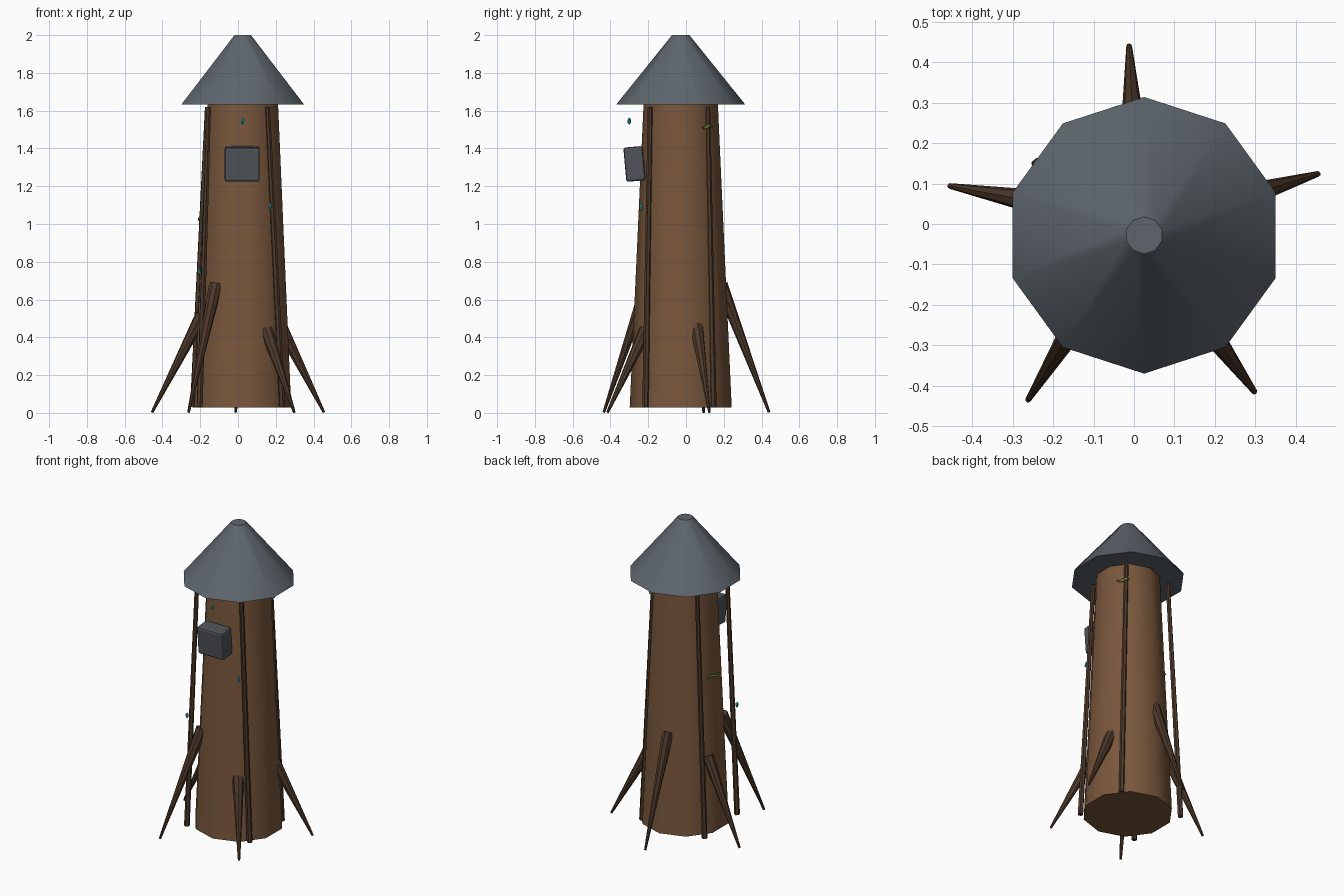
import bpy, math
from mathutils import Vector

if "Cube" in bpy.data.objects:
    bpy.data.objects.remove(bpy.data.objects["Cube"])

CX, CY = 0.025, -0.028          # trunk axis


def material(name, rgb):
    m = bpy.data.materials.new(name)
    m.diffuse_color = (*rgb, 1)
    m.use_nodes = True
    m.node_tree.nodes["Principled BSDF"].inputs["Base Color"].default_value = m.diffuse_color
    return m


BARK = material("bark", (0.19, 0.095, 0.045))
DARK = material("dark_bark", (0.075, 0.04, 0.023))
SLATE = material("slate", (0.11, 0.13, 0.15))
STEEL = material("steel", (0.08, 0.09, 0.105))
CYAN = material("cyan_crystal", (0.03, 0.4, 0.42))
MOSS = material("moss", (0.16, 0.25, 0.05))


def finish(name, mat, angle=None):
    ob = bpy.context.object
    ob.name = name
    ob.data.materials.append(mat)
    if angle:
        bpy.ops.object.shade_smooth_by_angle(angle=math.radians(angle))
    return ob


def rod(name, a, b, ra, rb, sides, mat, spin=0.0, angle=None):
    """Tapered prism from point a (radius ra) to point b (radius rb)."""
    a, b = Vector(a), Vector(b)
    d = b - a
    bpy.ops.mesh.primitive_cone_add(vertices=sides, radius1=ra, radius2=rb, depth=d.length)
    ob = finish(name, mat, angle)
    q = d.to_track_quat('Z', 'Y')
    ob.rotation_mode = 'QUATERNION'
    ob.rotation_quaternion = q
    ob.location = (a + b) / 2
    if spin:
        ob.rotation_quaternion = q @ Vector((0, 0, 1)).rotation_difference(Vector((0, 0, 1)))
    return ob


def column(name, z0, z1, r0, r1, mat):
    """Upright ten-sided cone with a corner pointing along y."""
    bpy.ops.mesh.primitive_cone_add(vertices=10, radius1=r0, radius2=r1, depth=z1 - z0,
                                    location=(CX, CY, (z0 + z1) / 2))
    return finish(name, mat, 40)


# Trunk and conical roof
column("trunk", 0.028, 1.65, 0.27, 0.196, BARK)
column("roof", 1.632, 2.0, 0.342, 0.046, SLATE)

# Bark strips standing along the trunk
strips = [((0.235, -0.215), (0.157, -0.19)), ((0.218, 0.145), (0.155, 0.115)),
          ((-0.203, -0.24), (-0.155, -0.203)), ((-0.238, 0.147), (-0.163, 0.118))]
for i, (lo, hi) in enumerate(strips):
    rod(f"bark_strip_{i + 1}", (*lo, 0.03), (*hi, 1.62), 0.017, 0.013, 6, DARK, angle=35)

# Spreading roots: thick end in the trunk, thin tip on the ground
roots = [((-0.012, 0.44), (0.0, 0.185, 0.68)), ((0.455, 0.124), (0.225, 0.055, 0.46)),
         ((0.298, -0.415), (0.15, -0.213, 0.44)), ((-0.262, -0.435), (-0.118, -0.205, 0.68)),
         ((-0.455, 0.094), (-0.19, 0.045, 0.52))]
for i, (tip, top) in enumerate(roots):
    rod(f"root_{i + 1}", (*tip, 0.003), top, 0.007, 0.036, 8, DARK, angle=30)

# Bevelled window box on the front, leaning outwards
bpy.ops.mesh.primitive_cube_add(size=1, location=(0.022, -0.273, 1.318))
box = bpy.context.object
box.scale = (0.185, 0.102, 0.182)
bpy.ops.object.transform_apply(location=False, rotation=False, scale=True)
box.rotation_euler.x = math.radians(5)
finish("window_box", STEEL)
bev = box.modifiers.new("bevel", 'BEVEL')
bev.width, bev.segments = 0.012, 2

# Small crystals
for i, p in enumerate([(0.025, -0.30, 1.545), (0.172, -0.238, 1.09), (-0.205, -0.235, 0.75)]):
    bpy.ops.mesh.primitive_ico_sphere_add(subdivisions=1, radius=1, location=p)
    bpy.context.object.scale = (0.010, 0.010, 0.020)
    finish(f"crystal_{i + 1}", CYAN)


# Wavy moss tufts lying against the bark
def moss(name, centre, direction, length):
    cu = bpy.data.curves.new(name, 'CURVE')
    cu.dimensions = '3D'
    cu.bevel_depth, cu.bevel_resolution, cu.use_fill_caps = 0.009, 1, True
    sp = cu.splines.new('POLY')
    sp.points.add(6)
    d = Vector(direction).normalized()
    for k, pt in enumerate(sp.points):
        t = k / 6 - 0.5
        p = Vector(centre) + d * t * length + Vector((0, 0, 0.008 * math.sin(6 * t)))
        pt.co = (*p, 1)
        pt.radius = 1 - 1.2 * abs(t)
    ob = bpy.data.objects.new(name, cu)
    bpy.context.collection.objects.link(ob)
    cu.materials.append(MOSS)


moss("moss_back_right", (0.18, 0.112, 1.515), (-0.5, 0.5, 0), 0.075)
moss("moss_left", (-0.203, 0.0, 1.03), (0.1, 1, 0), 0.12)
